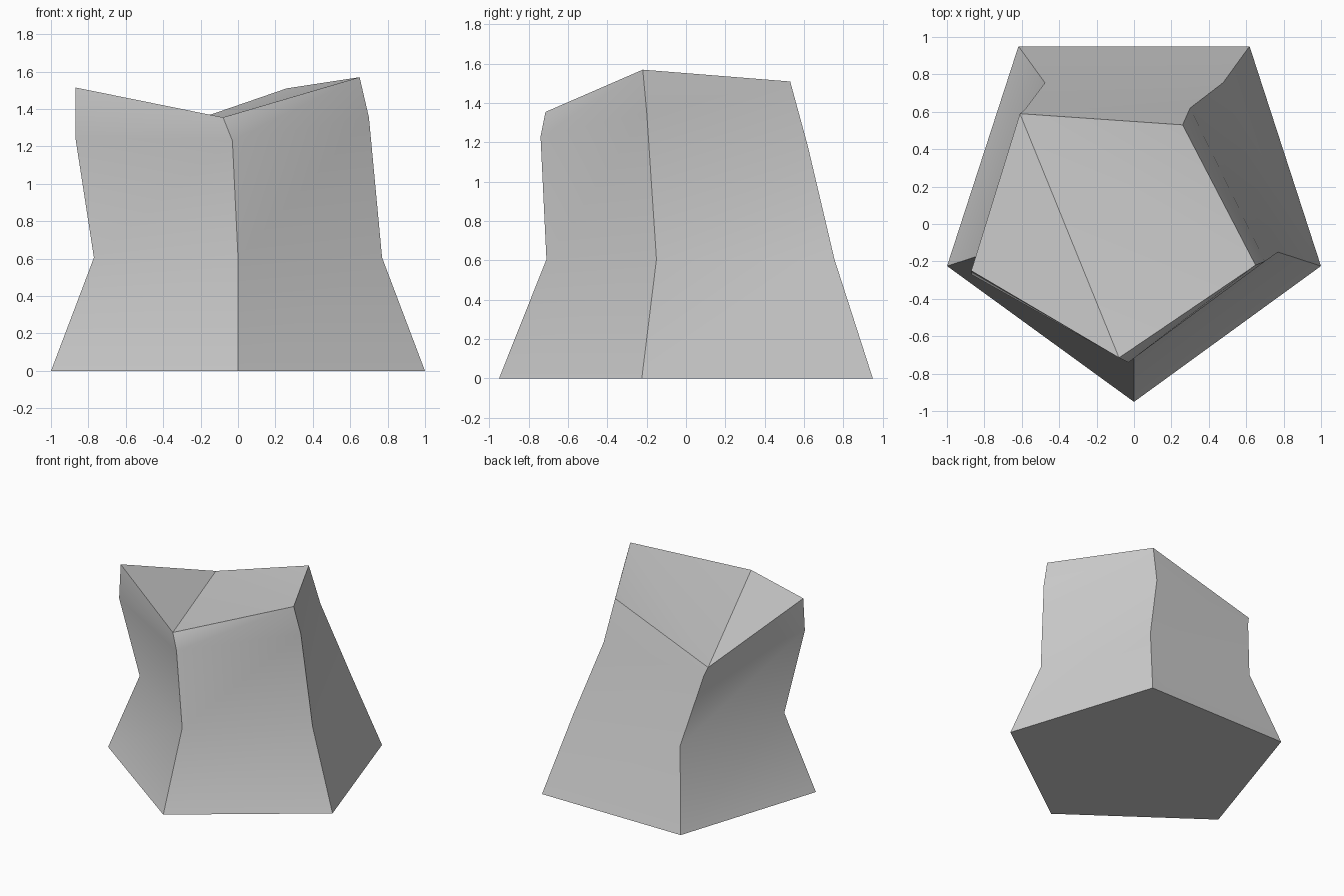
import bpy, bmesh
from math import sin, cos, pi, radians

cube = bpy.data.objects.get("Cube")
if cube:
    bpy.data.objects.remove(cube, do_unlink=True)

SIDES = 5


def regular_ring(radius, z):
    """Pentagon with one corner toward the front, counterclockwise from above."""
    return [(radius * sin(2 * pi * i / SIDES),
             0.1 - radius * cos(2 * pi * i / SIDES), z) for i in range(SIDES)]


# Cross-sections: corners run front, right, back right, back left, left
sections = [
    regular_ring(1.051, 0),
    regular_ring(0.81, 0.605),
    # weathered shoulder
    [(-0.03, -0.74, 1.23), (0.70, -0.2, 1.355), (0.30, 0.62, 1.18),
     (-0.585, 0.61, 1.14), (-0.87, -0.27, 1.25)],
    # broken rim
    [(-0.08, -0.715, 1.355), (0.65, -0.22, 1.57), (0.26, 0.53, 1.51),
     (-0.61, 0.59, 1.21), (-0.87, -0.25, 1.515)],
]

bm = bmesh.new()
rings = [[bm.verts.new(p) for p in s] for s in sections]

# Sides, split along the rising diagonal
for low, high in zip(rings, rings[1:]):
    for i in range(SIDES):
        j = (i + 1) % SIDES
        bm.faces.new((low[i], low[j], high[j]))
        bm.faces.new((low[i], high[j], high[i]))

# Flat underside
bm.faces.new(rings[0][::-1])

# Slanted top, fanned from the low back corner
top = rings[-1][3:] + rings[-1][:3]
for a, b in zip(top[1:], top[2:]):
    bm.faces.new((top[0], a, b))

# Stone object and material
mesh = bpy.data.meshes.new("rock")
bm.to_mesh(mesh)
bm.free()
rock = bpy.data.objects.new("rock", mesh)
bpy.context.collection.objects.link(rock)

color = (0.62, 0.62, 0.62, 1)
stone = bpy.data.materials.new("light grey stone")
stone.use_nodes = True
stone.diffuse_color = color
stone.node_tree.nodes["Principled BSDF"].inputs["Base Color"].default_value = color
mesh.materials.append(stone)

# Soft shading within facets, crisp at the ridges
bpy.ops.object.select_all(action='DESELECT')
rock.select_set(True)
bpy.context.view_layer.objects.active = rock
bpy.ops.object.shade_smooth_by_angle(angle=radians(30))
